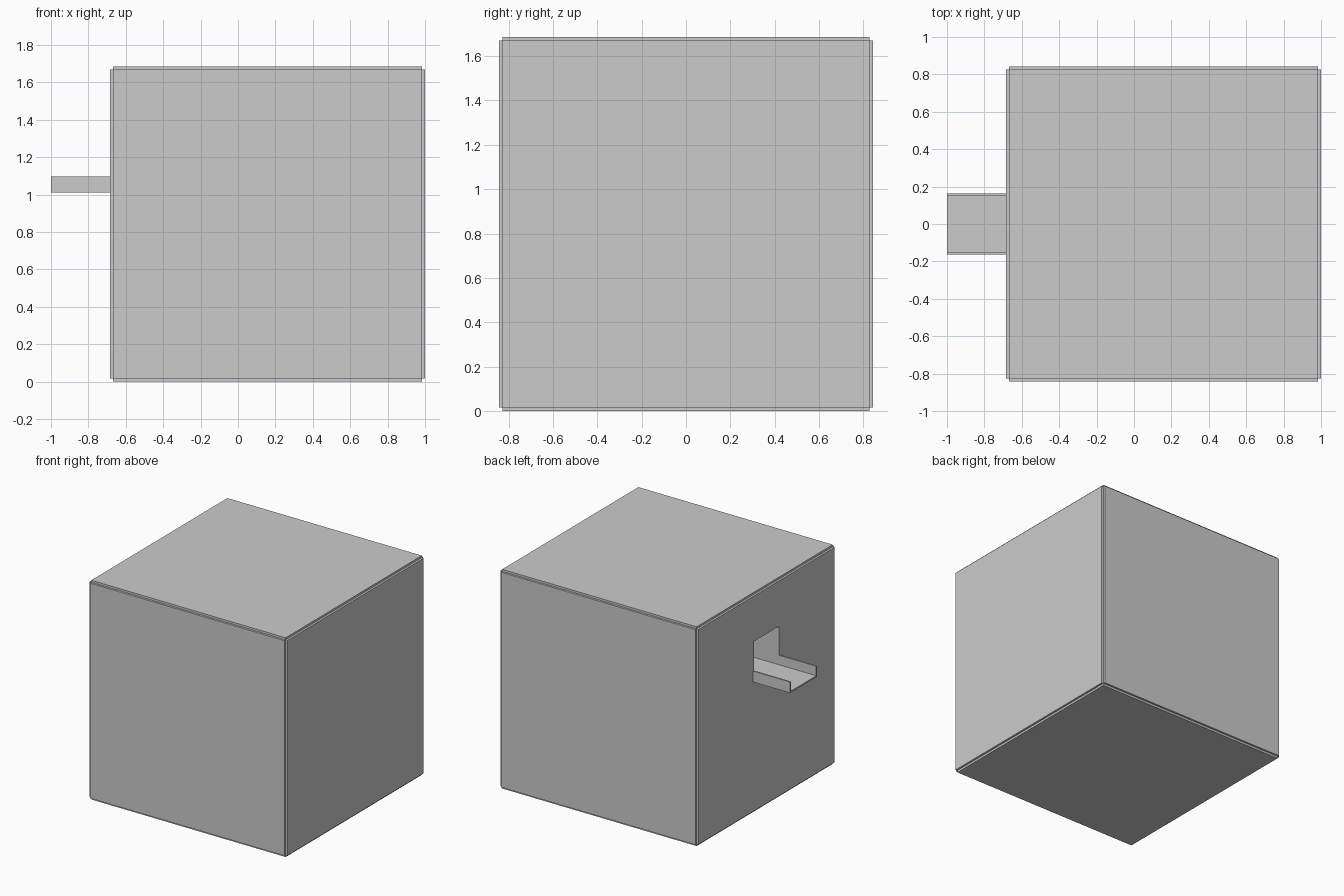
import bpy, bmesh
from mathutils import Vector

if "Cube" in bpy.data.objects:
    bpy.data.objects.remove(bpy.data.objects["Cube"])

STEP = 0.016                       # height of the raised face panels
SIZE = 1.685                       # overall box size
CX, CZ = 1.0 - SIZE / 2, SIZE / 2  # box centre
LEFT = 1.0 - SIZE                  # x of the left face
HALF, WALL = 0.164, 0.011          # tray half width and wall thickness
Z0, Z1, HOLE_TOP = 1.012, 1.096, 1.32


def make_object(name, bm):
    bmesh.ops.recalc_face_normals(bm, faces=bm.faces)
    mesh = bpy.data.meshes.new(name)
    bm.to_mesh(mesh)
    bm.free()
    obj = bpy.data.objects.new(name, mesh)
    bpy.context.collection.objects.link(obj)
    return obj


def box_bmesh(lo, hi):
    bm = bmesh.new()
    bmesh.ops.create_cube(bm, size=1)
    lo, hi = Vector(lo), Vector(hi)
    bmesh.ops.scale(bm, vec=hi - lo, verts=bm.verts)
    bmesh.ops.translate(bm, vec=(lo + hi) / 2, verts=bm.verts)
    return bm


# box body: every face pushed out on its own, leaving notched edges
h = SIZE / 2 - STEP
bm = box_bmesh((CX - h, -h, CZ - h), (CX + h, h, CZ + h))
for face in bmesh.ops.extrude_discrete_faces(bm, faces=bm.faces[:])["faces"]:
    face.normal_update()
    bmesh.ops.translate(bm, vec=face.normal * STEP, verts=face.verts)
body = make_object("box_body", bm)

# square chute recess behind the tray
inner = HALF - WALL
cutter = make_object("chute_cutter", box_bmesh(
    (LEFT - 0.1, -inner, Z0 + WALL), (LEFT + 0.31, inner, HOLE_TOP)))
cutter.hide_render = True
cutter.display_type = 'WIRE'
cut = body.modifiers.new("chute_opening", 'BOOLEAN')
cut.operation = 'DIFFERENCE'
cut.solver = 'EXACT'
cut.object = cutter

# U-shaped tray sticking out of the left face
profile = [(-HALF, Z1), (-HALF, Z0), (HALF, Z0), (HALF, Z1),
           (inner, Z1), (inner, Z0 + WALL), (-inner, Z0 + WALL), (-inner, Z1)]
bm = bmesh.new()
face = bm.faces.new([bm.verts.new((-1.0, y, z)) for y, z in profile])
end = bmesh.ops.extrude_face_region(bm, geom=[face])["geom"]
bmesh.ops.translate(bm, vec=(LEFT + 1.0, 0, 0),
                    verts=[v for v in end if isinstance(v, bmesh.types.BMVert)])
make_object("outlet_tray", bm)
